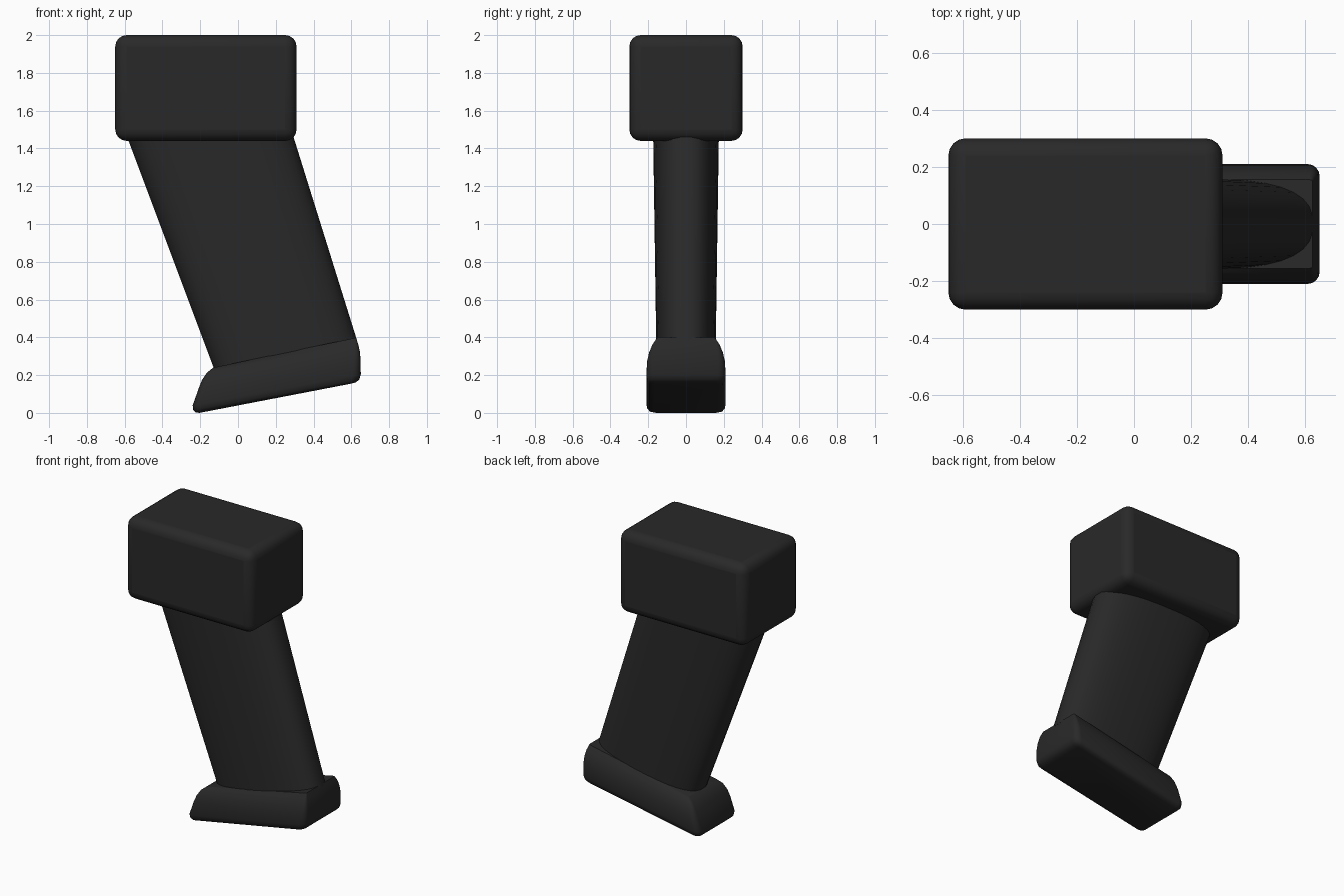
import bpy, bmesh, math

if "Cube" in bpy.data.objects:
    bpy.data.objects.remove(bpy.data.objects["Cube"])

mat = bpy.data.materials.new("dark_plastic")
mat.diffuse_color = (0.022, 0.022, 0.022, 1)
mat.use_nodes = True
mat.node_tree.nodes["Principled BSDF"].inputs["Base Color"].default_value = mat.diffuse_color


def finish(ob, angle):
    ob.data.materials.append(mat)
    bpy.ops.object.select_all(action='DESELECT')
    ob.select_set(True)
    bpy.context.view_layer.objects.active = ob
    bpy.ops.object.shade_smooth_by_angle(angle=math.radians(angle))


def loft(name, rings, angle):
    """Skin a stack of closed rings and cap both ends."""
    bm = bmesh.new()
    loops = [[bm.verts.new(p) for p in ring] for ring in rings]
    n = len(loops[0])
    for a, b in zip(loops, loops[1:]):
        for i in range(n):
            j = (i + 1) % n
            bm.faces.new((a[i], a[j], b[j], b[i]))
    bm.faces.new(loops[0])
    bm.faces.new(loops[-1])
    bmesh.ops.recalc_face_normals(bm, faces=bm.faces)
    me = bpy.data.meshes.new(name)
    bm.to_mesh(me)
    bm.free()
    ob = bpy.data.objects.new(name, me)
    bpy.context.collection.objects.link(ob)
    finish(ob, angle)


def place(u, v, left, right, half_y):
    """Map u, v in -1..1 onto a tilted section between two side points."""
    t = (u + 1) / 2
    return (left[0] + (right[0] - left[0]) * t, v * half_y,
            left[1] + (right[1] - left[1]) * t)


def oval(left, right, half_y, n=32, power=2.6):
    pts = []
    for i in range(n):
        a = 2 * math.pi * (i + 0.5) / n
        c, s = math.cos(a), math.sin(a)
        u = math.copysign(abs(c) ** (2 / power), c)
        v = math.copysign(abs(s) ** (2 / power), s)
        pts.append(place(u * 1.003, v, left, right, half_y))
    return pts


def rounded_rect(left, right, half_y, r, seg=4):
    hx = (right[0] - left[0]) / 2
    pts = []
    for k, (sx, sy) in enumerate(((1, 1), (-1, 1), (-1, -1), (1, -1))):
        for i in range(seg + 1):
            a = math.pi / 2 * (k + i / seg)
            u = sx * (1 - r / hx) + math.cos(a) * r / hx
            v = sy * (1 - r / half_y) + math.sin(a) * r / half_y
            pts.append(place(u, v, left, right, half_y))
    return pts


# Top block with rounded edges
bpy.ops.mesh.primitive_cube_add(size=1, location=(-0.17, 0, 1.72))
block = bpy.context.object
block.name = "top_block"
block.scale = (0.96, 0.6, 0.56)
bpy.ops.object.transform_apply(location=False, rotation=False, scale=True)
bevel = block.modifiers.new("Bevel", 'BEVEL')
bevel.width = 0.06
bevel.segments = 4
finish(block, 40)

# Slanted oval grip
loft("grip", [oval((-0.122, 0.22), (0.63, 0.385), 0.157),
              oval((-0.602, 1.5), (0.282, 1.5), 0.175)], 40)

# Flared, tilted base plate: left point, right point, half width, corner radius
levels = [
    ((-0.13, 0.24), (0.625, 0.398), 0.155, 0.008),
    ((-0.165, 0.213), (0.636, 0.365), 0.178, 0.018),
    ((-0.19, 0.175), (0.645, 0.325), 0.195, 0.028),
    ((-0.208, 0.13), (0.649, 0.28), 0.206, 0.036),
    ((-0.24, 0.04), (0.65, 0.205), 0.21, 0.042),
    ((-0.237, 0.015), (0.643, 0.178), 0.205, 0.042),
    ((-0.225, 0.003), (0.625, 0.162), 0.193, 0.035),
    ((-0.205, 0.0), (0.60, 0.155), 0.17, 0.02),
]
loft("base_plate", [rounded_rect(*lv) for lv in levels], 40)
